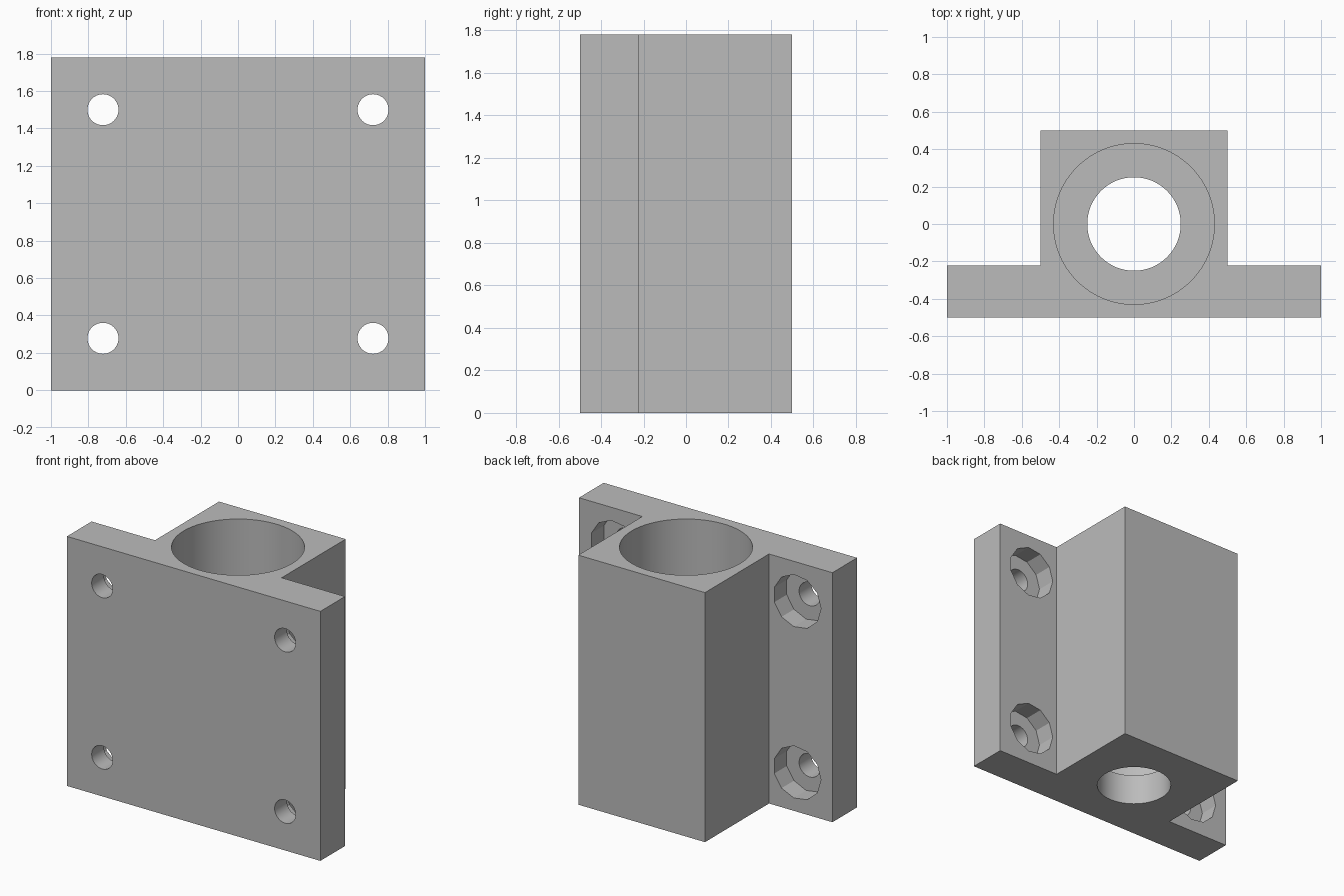
import bpy, bmesh, math
from mathutils import Vector

cube = bpy.data.objects.get("Cube")
if cube:
    bpy.data.objects.remove(cube, do_unlink=True)

HEIGHT = 1.78
BACK = -0.222          # rear face of the mounting plate
grey = bpy.data.materials.new("light_grey")
grey.use_nodes = True
colour = (0.5, 0.5, 0.5, 1)
grey.diffuse_color = colour
grey.node_tree.nodes["Principled BSDF"].inputs["Base Color"].default_value = colour


def prism(name, points, start, end, along="Z"):
    """Extrude a flat outline along Z, or along Y with the outline in XZ."""
    def place(a, b, c):
        return Vector((a, b, c)) if along == "Z" else Vector((a, c, b))
    bm = bmesh.new()
    face = bm.faces.new([bm.verts.new(place(a, b, start)) for a, b in points])
    grown = bmesh.ops.extrude_face_region(bm, geom=[face])["geom"]
    verts = [g for g in grown if isinstance(g, bmesh.types.BMVert)]
    bmesh.ops.translate(bm, verts=verts, vec=place(0, 0, end - start))
    bmesh.ops.recalc_face_normals(bm, faces=bm.faces)
    mesh = bpy.data.meshes.new(name)
    bm.to_mesh(mesh)
    bm.free()
    mesh.materials.append(grey)
    obj = bpy.data.objects.new(name, mesh)
    bpy.context.collection.objects.link(obj)
    return obj


def circle(cx, cy, radius, sides):
    """Outline of a regular polygon with a corner pointing to -X."""
    steps = [math.pi + math.tau * i / sides for i in range(sides)]
    return [(cx + radius * math.cos(t), cy + radius * math.sin(t)) for t in steps]


# Mounting plate and bearing block share one T-shaped outline
half = [(0.5, 0.5), (0.5, BACK), (1, BACK), (1, -0.5)]
outline = half + [(-x, y) for x, y in reversed(half)]
holder = prism("bearing_holder", outline, 0, HEIGHT)

# Wide bearing bore above a narrower shaft hole
cutters = [
    prism("shaft_cutter", circle(0, 0, 0.25, 64), -0.1, HEIGHT),
    prism("bearing_cutter", circle(0, 0, 0.43, 80), 0.222, HEIGHT + 0.1),
]

# Four screw holes with faceted recesses at the rear
for x in (-0.722, 0.722):
    for z in (0.278, 1.5):
        cutters.append(prism("screw_cutter", circle(x, z, 0.083, 40), -0.6, -0.1, "Y"))
        cutters.append(prism("recess_cutter", circle(x, z, 0.188, 11), BACK - 0.14, -0.1, "Y"))

bpy.ops.object.select_all(action="DESELECT")
holder.select_set(True)
bpy.context.view_layer.objects.active = holder
for cutter in cutters:
    cutter.hide_render = True
    cut = holder.modifiers.new("cut", "BOOLEAN")
    cut.operation = "DIFFERENCE"
    cut.solver = "EXACT"
    cut.object = cutter
    bpy.ops.object.modifier_apply(modifier=cut.name)
    bpy.data.objects.remove(cutter, do_unlink=True)

bpy.ops.object.shade_smooth_by_angle(angle=math.radians(25))
